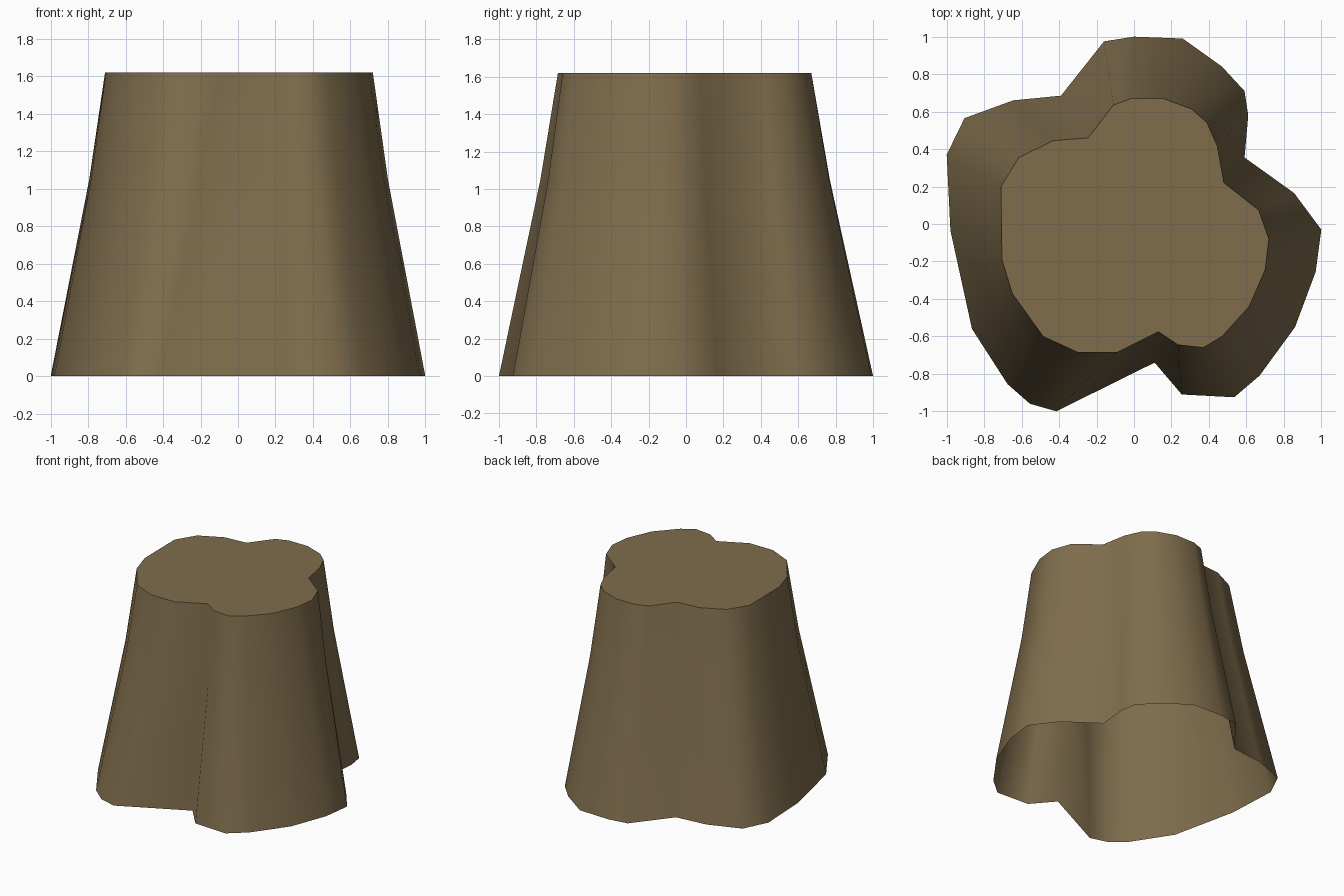
import bpy, bmesh

if "Cube" in bpy.data.objects:
    bpy.data.objects.remove(bpy.data.objects["Cube"])

# Lobed outlines at the ground and at the cut, listed clockwise from the back
BASE = [(-.16, .975), (0, 1), (.26, .99), (.47, .84), (.59, .71), (.61, .58),
        (.59, .355), (.855, .165), (1, -.03), (.97, -.255), (.86, -.55), (.67, -.81),
        (.535, -.925), (.255, -.91), (.11, -.74), (-.415, -1), (-.555, -.96), (-.675, -.855),
        (-.865, -.56), (-.98, -.035), (-1, .37), (-.905, .565), (-.645, .66), (-.39, .685)]
TOP = [(-.11, .635), (-.015, .67), (.155, .67), (.305, .615), (.39, .54), (.445, .415),
       (.48, .22), (.665, .075), (.72, -.08), (.70, -.245), (.615, -.44), (.47, -.6),
       (.37, -.66), (.235, -.645), (.13, -.575), (-.09, -.685), (-.3, -.685), (-.485, -.6),
       (-.65, -.37), (-.705, -.19), (-.71, .2), (-.615, .355), (-.43, .445), (-.245, .46)]
HEIGHT, MID = 1.62, 1.05

bark = bpy.data.materials.new("bark_brown")
bark.diffuse_color = (.212, .152, .073, 1)
bark.use_nodes = True
bark.node_tree.nodes["Principled BSDF"].inputs["Base Color"].default_value = bark.diffuse_color

# Middle ring: blend of both outlines, drawn in slightly so the trunk flares
t = MID / HEIGHT
middle = [((a[0] + (b[0] - a[0]) * t) * .978, (a[1] + (b[1] - a[1]) * t) * .978)
          for a, b in zip(BASE, TOP)]

bm = bmesh.new()
rings = [[bm.verts.new((x, y, z)) for x, y in pts]
         for pts, z in ((BASE, 0), (middle, MID), (TOP, HEIGHT))]

# Smooth trunk walls, open underneath
n = len(BASE)
for low, high in zip(rings, rings[1:]):
    for i in range(n):
        j = (i + 1) % n
        bm.faces.new((low[j], low[i], high[i], high[j])).smooth = True

# Flat cut top with a crisp rim
cap = bm.faces.new(rings[-1][::-1])
cap.smooth = False
for e in cap.edges:
    e.smooth = False

mesh = bpy.data.meshes.new("tree_stump")
bm.to_mesh(mesh)
bm.free()
mesh.materials.append(bark)
stump = bpy.data.objects.new("tree_stump", mesh)
bpy.context.collection.objects.link(stump)
